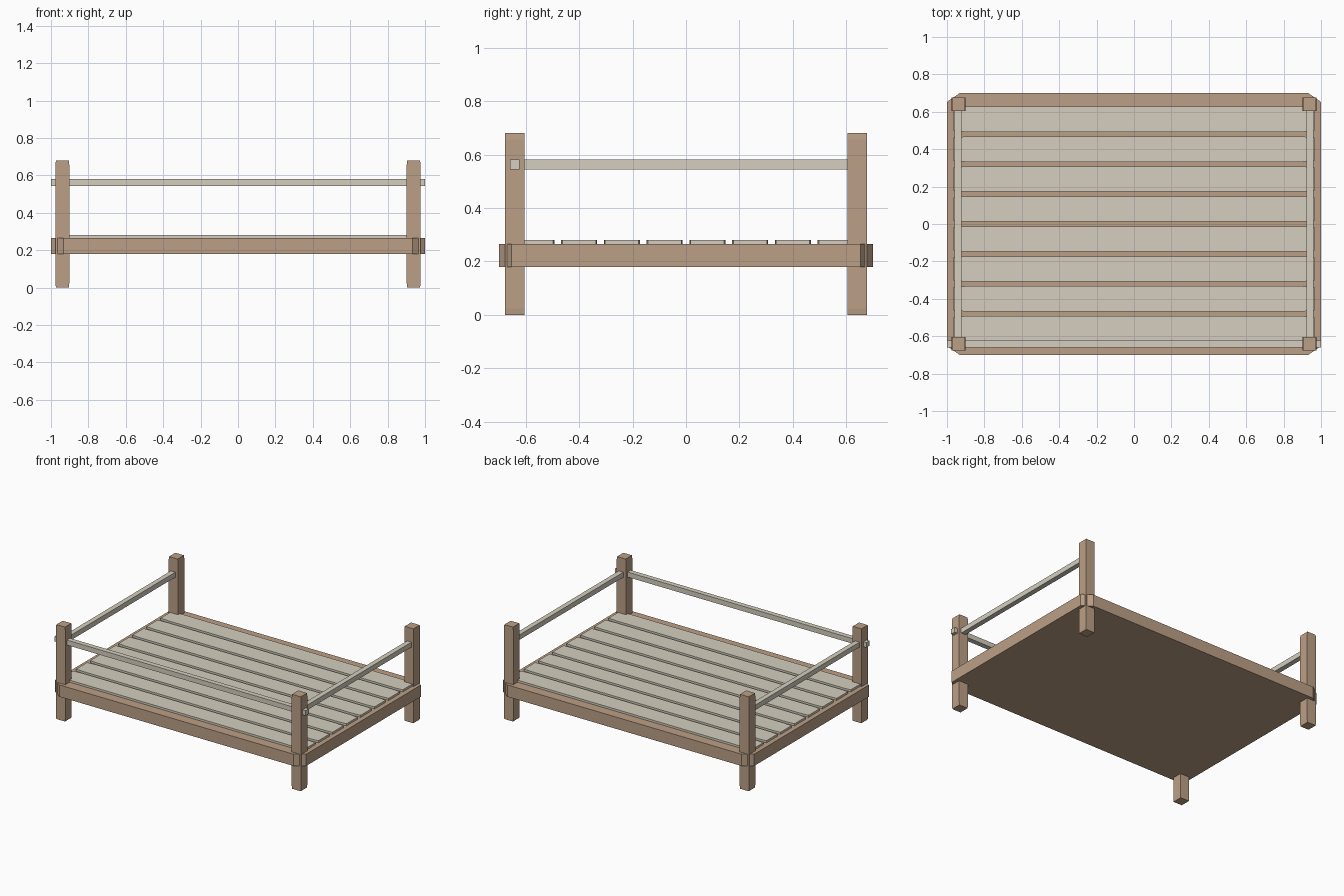
import bpy

if "Cube" in bpy.data.objects:
    bpy.data.objects.remove(bpy.data.objects["Cube"])

K = 0.034  # corner cut as a fraction of each part's size


def material(name, rgb):
    m = bpy.data.materials.new(name)
    m.diffuse_color = (*rgb, 1)
    m.use_nodes = True
    m.node_tree.nodes["Principled BSDF"].inputs["Base Color"].default_value = m.diffuse_color
    return m


wood = material("warm_wood", (0.50, 0.35, 0.24))
pale = material("pale_wood", (0.66, 0.62, 0.52))


def block(name, size, centre, mat, upright=False, cut=K):
    """Bar with its four corners clipped in plan (or in the x-z plane if upright)."""
    a, b = 0.5, 0.5 - cut
    outline = [(-b, -a), (b, -a), (a, -b), (a, b), (b, a), (-b, a), (-a, b), (-a, -b)]
    if cut == 0:
        outline = [(-a, -a), (a, -a), (a, a), (-a, a)]
    n = len(outline)
    verts = []
    for w in (-0.5, 0.5):
        for u, v in outline:
            p = (u, -w, v) if upright else (u, v, w)
            verts.append([p[i] * size[i] for i in range(3)])
    faces = [list(range(n))[::-1], list(range(n, 2 * n))]
    faces += [[i, (i + 1) % n, n + (i + 1) % n, n + i] for i in range(n)]
    mesh = bpy.data.meshes.new(name)
    mesh.from_pydata(verts, [], faces)
    mesh.materials.append(mat)
    ob = bpy.data.objects.new(name, mesh)
    ob.location = centre
    bpy.context.collection.objects.link(ob)
    return ob


# Solid base slab
block("base_platform", (2.0, 1.4, 0.085), (0, 0, 0.2225), wood)

# Eight deck slats
for i in range(8):
    block(f"deck_slat_{i + 1}", (1.93, 0.135, 0.03), (0, -0.56 + 0.16 * i, 0.265), pale)

# Corner posts
for sx, side in ((-1, "left"), (1, "right")):
    for sy, end in ((-1, "front"), (1, "back")):
        block(f"{end}_{side}_post", (0.074, 0.072, 0.68),
              (0.939 * sx, 0.641 * sy, 0.34), wood, upright=True)
    # Side rail between the posts
    block(f"{side}_rail", (0.036, 1.28, 0.036), (0.941 * sx, 0, 0.5625), pale, cut=0)

# Front rail, running through the posts
block("front_rail", (2.0, 0.036, 0.036), (0, -0.641, 0.5625), pale, cut=0)
